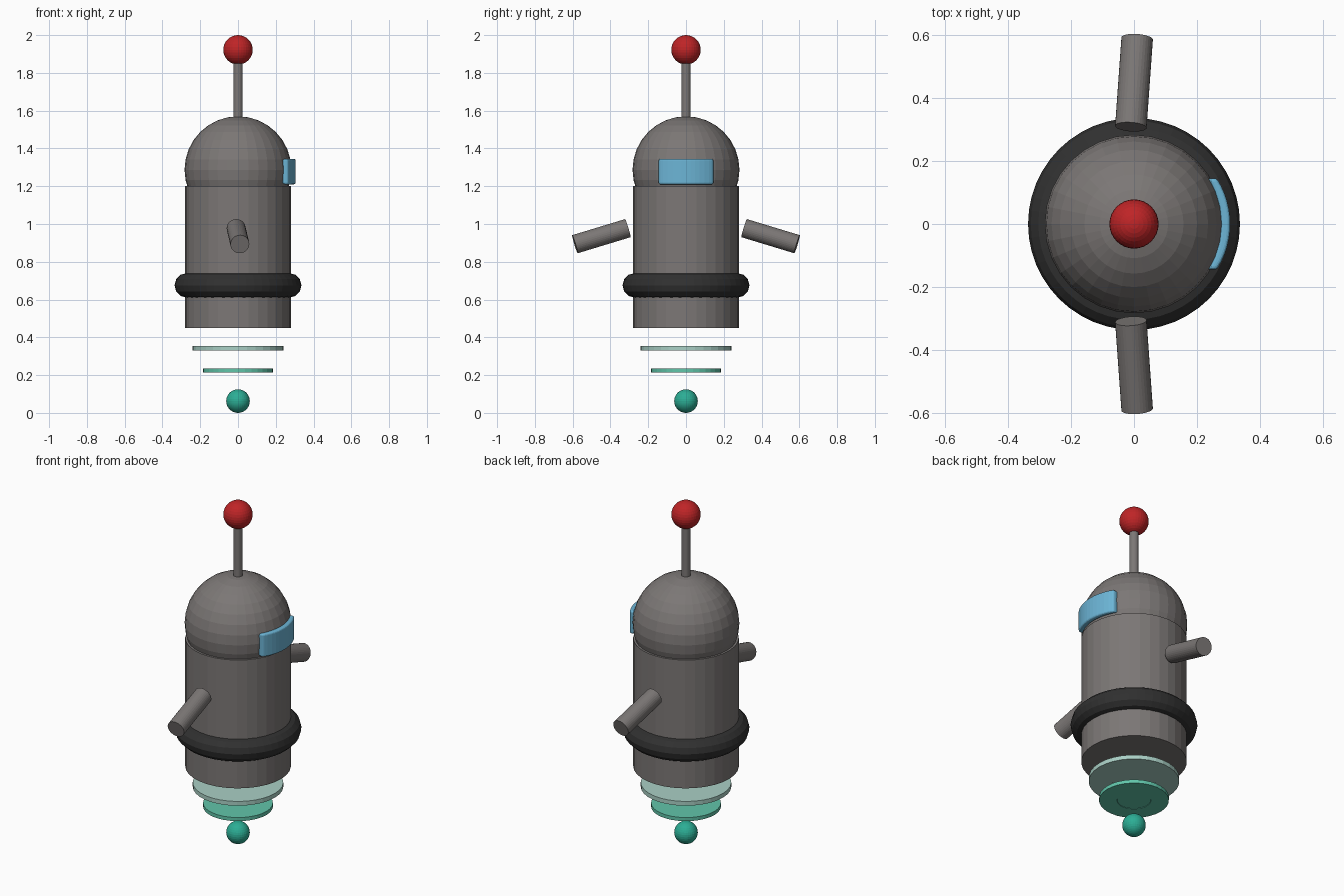
import bpy, bmesh, math
from mathutils import Vector

cube = bpy.data.objects.get("Cube")
if cube:
    bpy.data.objects.remove(cube, do_unlink=True)


def material(name, rgb):
    m = bpy.data.materials.new(name)
    m.use_nodes = True
    m.diffuse_color = (*rgb, 1)
    m.node_tree.nodes["Principled BSDF"].inputs["Base Color"].default_value = (*rgb, 1)
    return m


GREY = material("warm grey metal", (0.2, 0.185, 0.18))
BLACK = material("black rubber", (0.03, 0.03, 0.03))
RED = material("signal red", (0.52, 0.018, 0.02))
BLUE = material("visor blue", (0.15, 0.46, 0.67))
MINT = material("pale mint", (0.4, 0.63, 0.56))
GREEN = material("sea green", (0.12, 0.56, 0.4))
TEAL = material("deep teal", (0.025, 0.42, 0.3))


def finish(name, mat):
    ob = bpy.context.object
    ob.name = name
    ob.data.materials.append(mat)
    return ob


def rod(name, start, end, radius, mat, sides=32):
    a, b = Vector(start), Vector(end)
    bpy.ops.mesh.primitive_cylinder_add(
        vertices=sides, radius=radius, depth=(b - a).length, location=(a + b) / 2,
        rotation=(b - a).to_track_quat("Z", "Y").to_euler())
    return finish(name, mat)


def ball(name, z, radius, mat):
    bpy.ops.mesh.primitive_uv_sphere_add(segments=32, ring_count=16, radius=radius, location=(0, 0, z))
    return finish(name, mat)


def hover_disc(name, low, high, radius, inner, mat):
    ob = rod(name, (0, 0, low), (0, 0, high), radius, mat)
    # Shallow recess in the underside
    bm = bmesh.new()
    bm.from_mesh(ob.data)
    base = [f for f in bm.faces if f.normal.z < -0.9]
    bmesh.ops.inset_region(bm, faces=base, thickness=radius - inner)
    bmesh.ops.inset_region(bm, faces=base, thickness=0.001, depth=-0.002)
    bm.to_mesh(ob.data)
    bm.free()


# Body, dome and belt
rod("body", (0, 0, 0.45), (0, 0, 1.2), 0.28, GREY)
ball("head_dome", 1.287, 0.283, GREY)
bpy.ops.mesh.primitive_torus_add(major_segments=48, minor_segments=12, major_radius=0.271,
                                 minor_radius=0.065, location=(0, 0, 0.675))
finish("belt", BLACK)

# Antenna
rod("antenna_rod", (0, 0, 1.55), (0, 0, 1.87), 0.025, GREY)
ball("antenna_ball", 1.922, 0.078, RED)

# Arms, mirrored front and back
for name, side in (("front_arm", -1), ("back_arm", 1)):
    rod(name, (-0.01, side * 0.308, 0.978), (0.01, side * 0.588, 0.893), 0.05, GREY)

# Hover discs and ball
hover_disc("upper_hover_disc", 0.33, 0.355, 0.24, 0.115, MINT)
hover_disc("lower_hover_disc", 0.214, 0.235, 0.185, 0.09, GREEN)
ball("hover_ball", 0.0625, 0.0625, TEAL)

# Curved visor on the +x side: an arc profile extruded upwards
bm = bmesh.new()
ys = [-0.145 + 0.29 * i / 12 for i in range(13)]
arc = [(0.035 + math.sqrt(0.27 ** 2 - y * y), y) for y in ys]
outline = arc + [(x - 0.03, y) for x, y in reversed(arc)]
face = bm.faces.new([bm.verts.new((x, y, 1.21)) for x, y in outline])
new = bmesh.ops.extrude_face_region(bm, geom=[face])["geom"]
bmesh.ops.translate(bm, vec=(0, 0, 0.135), verts=[v for v in new if isinstance(v, bmesh.types.BMVert)])
bmesh.ops.recalc_face_normals(bm, faces=bm.faces[:])
mesh = bpy.data.meshes.new("visor")
bm.to_mesh(mesh)
bm.free()
visor = bpy.data.objects.new("visor", mesh)
bpy.context.collection.objects.link(visor)
mesh.materials.append(BLUE)
bevel = visor.modifiers.new("rounded edges", "BEVEL")
bevel.width = 0.01
bevel.segments = 3
bevel.angle_limit = math.radians(40)
